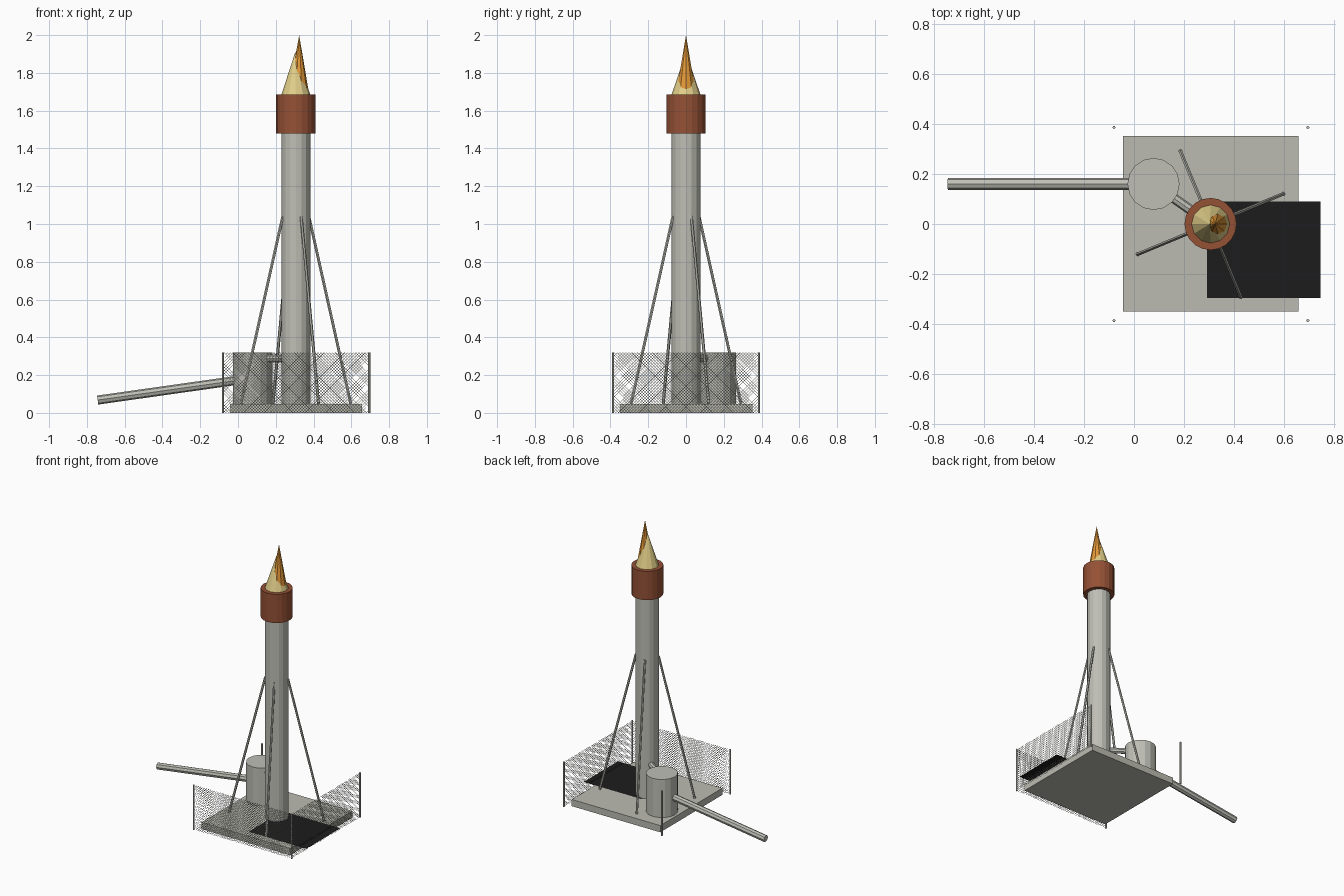
import bpy, bmesh, math
from mathutils import Vector

if "Cube" in bpy.data.objects:
    bpy.data.objects.remove(bpy.data.objects["Cube"])


def material(name, rgb):
    m = bpy.data.materials.new(name)
    m.diffuse_color = (*rgb, 1)
    m.use_nodes = True
    m.node_tree.nodes["Principled BSDF"].inputs["Base Color"].default_value = m.diffuse_color
    return m


STEEL = material("pale_steel", (0.52, 0.52, 0.47))
CONCRETE = material("concrete", (0.50, 0.50, 0.445))
RUST = material("rust", (0.30, 0.082, 0.036))
YELLOW = material("pale_flame", (0.76, 0.62, 0.25))
ORANGE = material("orange_flame", (0.78, 0.32, 0.04))
BLACK = material("black", (0.012, 0.012, 0.012))


def finish(bm, name, mat):
    mesh = bpy.data.meshes.new(name)
    bm.to_mesh(mesh)
    bm.free()
    mesh.materials.append(mat)
    ob = bpy.data.objects.new(name, mesh)
    bpy.context.collection.objects.link(ob)
    return ob


def rod(name, a, b, r, sides, mat, r2=None):
    """Cylinder or cone running from point a to point b."""
    a, b = Vector(a), Vector(b)
    d = b - a
    rot = d.to_track_quat('Z', 'Y').to_matrix().to_4x4()
    rot.translation = (a + b) / 2
    bm = bmesh.new()
    bmesh.ops.create_cone(bm, cap_ends=True, segments=sides, radius1=r,
                          radius2=r if r2 is None else r2,
                          depth=d.length, matrix=rot)
    return finish(bm, name, mat)


def box(name, lo, hi, mat):
    bm = bmesh.new()
    bmesh.ops.create_cube(bm, size=1)
    lo, hi = Vector(lo), Vector(hi)
    bmesh.ops.scale(bm, vec=hi - lo, verts=bm.verts)
    bmesh.ops.translate(bm, vec=(lo + hi) / 2, verts=bm.verts)
    return finish(bm, name, mat)


CX = 0.306            # stack axis
TANK = (0.078, 0.16)  # knock-out tank axis
SLAB = 0.048          # slab top

# Ground slab
box("base_slab", (-0.043, -0.35, 0), (0.657, 0.352, SLAB), CONCRETE)

# Black sheet lying just above the slab
bm = bmesh.new()
bm.faces.new([bm.verts.new((x, y, SLAB + 0.001)) for x, y in
              ((0.291, -0.295), (0.746, -0.295), (0.746, 0.09), (0.291, 0.09))])
finish(bm, "black_sheet", BLACK)

# Stack, burner collar and the two flames
rod("stack", (CX, 0, SLAB), (CX, 0, 1.6), 0.077, 16, STEEL)
rod("burner_collar", (CX, 0, 1.48), (CX, 0, 1.685), 0.104, 20, RUST)
rod("outer_flame", (CX, 0, 1.683), (CX - 0.003, 0, 1.91), 0.077, 12, YELLOW, 0)
rod("inner_flame", (CX + 0.016, 0, 1.71), (CX + 0.018, 0, 2.0), 0.051, 10, ORANGE, 0)

# Four bracing struts
for i in range(4):
    t = math.radians(22.5 + 90 * i)
    c, s = math.cos(t), math.sin(t)
    rod(f"brace_strut_{i + 1}", (CX + 0.315 * c, 0.315 * s, SLAB),
        (CX + 0.075 * c, 0.075 * s, 1.04), 0.008, 6, STEEL)

# Tank with feed pipe and link pipe to the stack
rod("tank", (*TANK, SLAB), (*TANK, 0.32), 0.104, 16, STEEL)
rod("feed_pipe", (-0.743, 0.16, 0.068), (0.0, 0.16, 0.173), 0.024, 8, STEEL)
rod("link_pipe", (*TANK, 0.288), (CX, 0, 0.288), 0.02, 8, STEEL)

# Fence posts
X0, X1, Y0, Y1, TOP = -0.08, 0.695, -0.386, 0.386, 0.32
for i, (x, y) in enumerate([(X0, Y0), (X1, Y0), (X1, Y1), (X0, Y1)]):
    rod(f"fence_post_{i + 1}", (x, y, 0), (x, y, TOP), 0.006, 8, STEEL)


def fence(name, start, end):
    """Chain-link panel of flat crossing diagonal strips, clipped to the panel."""
    start, end = Vector(start), Vector(end)
    length = (end - start).length
    u = (end - start).normalized()
    bm = bmesh.new()
    step, half = 0.0155, 0.0015
    for k in range(1, int((length + TOP) / step)):
        c = k * step                      # strip centre line: s + z = c
        z0, z1 = max(0, c - length), min(TOP, c)
        for flip in (False, True):
            verts = []
            for z, side in ((z0, -half), (z0, half), (z1, half), (z1, -half)):
                s = min(max(c - z + side, 0), length)
                s = length - s if flip else s
                verts.append(bm.verts.new(start + u * s + Vector((0, 0, z))))
            bm.faces.new(verts)
    finish(bm, name, STEEL)


# Wire mesh on the front and right sides only
fence("front_fence_mesh", (X0, Y0, 0), (X1, Y0, 0))
fence("right_fence_mesh", (X1, Y0, 0), (X1, Y1, 0))
